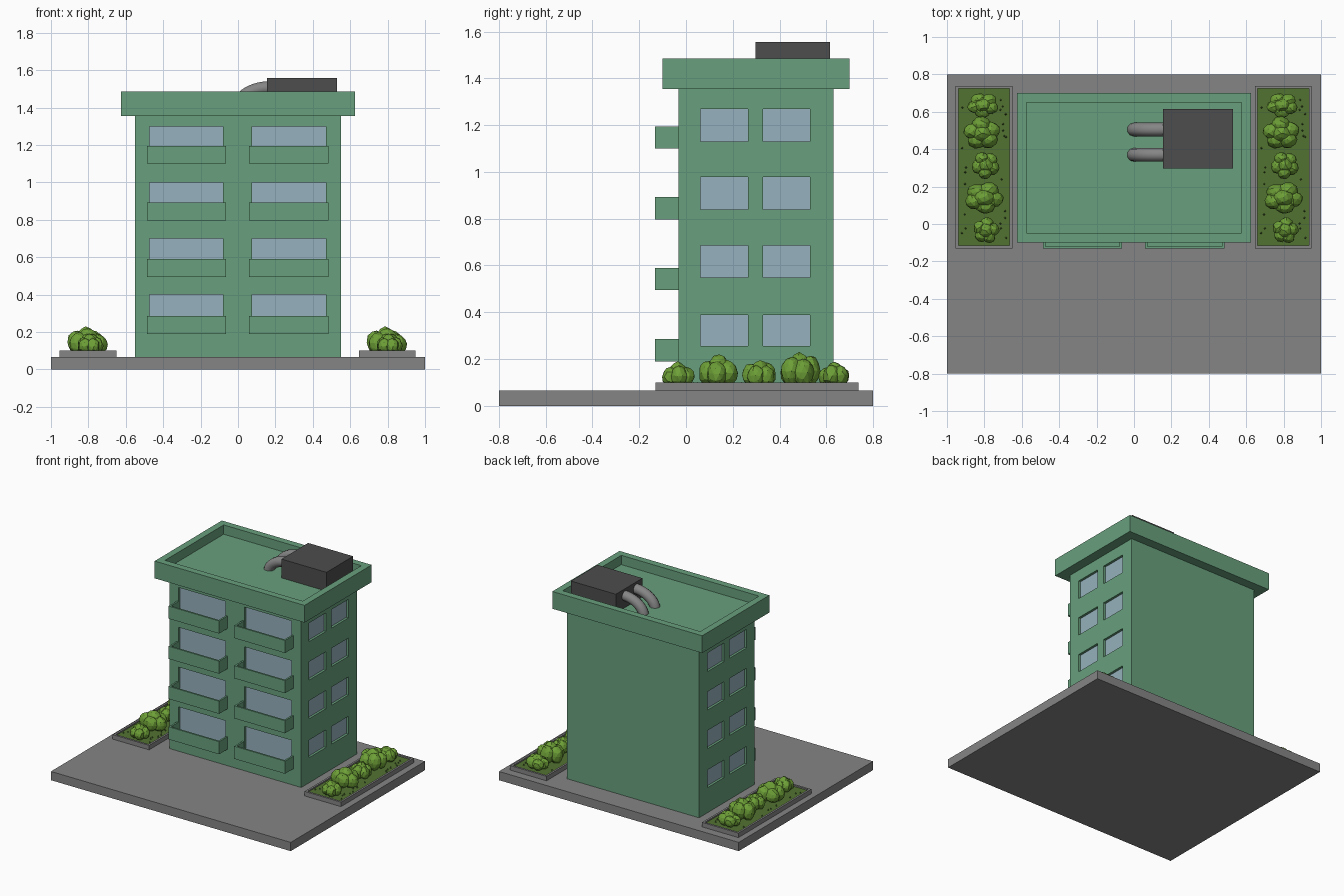
import bpy, bmesh, math, random
from mathutils import Vector, Matrix

if "Cube" in bpy.data.objects:
    bpy.data.objects.remove(bpy.data.objects["Cube"])

random.seed(4)


def material(name, rgb):
    m = bpy.data.materials.new(name)
    m.diffuse_color = (*rgb, 1)
    m.use_nodes = True
    m.node_tree.nodes["Principled BSDF"].inputs["Base Color"].default_value = m.diffuse_color
    return m


GREEN = material("wall green", (0.138, 0.352, 0.205))
GREY = material("concrete grey", (0.235, 0.235, 0.235))
DARK = material("dark grey", (0.074, 0.074, 0.074))
GLASS = material("window blue", (0.305, 0.44, 0.51))
LEAF = material("leaf green", (0.155, 0.352, 0.038))
SOIL = material("moss green", (0.084, 0.171, 0.032))


def add_box(bm, lo, hi):
    lo, hi = Vector(lo), Vector(hi)
    mat = Matrix.Translation((lo + hi) / 2) @ Matrix.Diagonal((*(hi - lo), 1))
    return bmesh.ops.create_cube(bm, size=1, matrix=mat)["verts"]


def finish(bm, name, *mats):
    me = bpy.data.meshes.new(name)
    bm.to_mesh(me)
    bm.free()
    for m in mats:
        me.materials.append(m)
    ob = bpy.data.objects.new(name, me)
    bpy.context.collection.objects.link(ob)
    return ob


def boxes(name, parts, *mats):
    bm = bmesh.new()
    for lo, hi in parts:
        add_box(bm, lo, hi)
    return finish(bm, name, *mats)


def tray(name, lo, hi, rim, depth, *mats):
    """Box with a sunken top; the sunken floor takes the last material."""
    bm = bmesh.new()
    add_box(bm, lo, hi)
    bm.normal_update()
    top = max(bm.faces, key=lambda f: f.calc_center_median().z)
    bmesh.ops.inset_region(bm, faces=[top], thickness=rim)
    ret = bmesh.ops.extrude_discrete_faces(bm, faces=[top])
    floor = ret["faces"][0]
    bmesh.ops.translate(bm, verts=floor.verts, vec=(0, 0, -depth))
    floor.material_index = len(mats) - 1
    # close the sunken sides
    bmesh.ops.remove_doubles(bm, verts=bm.verts, dist=1e-5)
    open_edges = [e for e in bm.edges if e.is_boundary]
    if open_edges:
        bmesh.ops.bridge_loops(bm, edges=open_edges)
    bmesh.ops.recalc_face_normals(bm, faces=bm.faces)
    return finish(bm, name, *mats)


# Ground slab
boxes("ground_slab", [((-1, -0.8, 0), (1, 0.8, 0.066))], GREY)

# Tower body with sunken windows on the front and both sides
FLOORS = [0.19, 0.495, 0.797, 1.10]
SIDE_Z = [(0.255, 0.388), (0.548, 0.685), (0.84, 0.978), (1.13, 1.27)]
REC = 0.018
body = boxes("tower_body", [((-0.55, -0.032, 0.06), (0.55, 0.63, 1.37))], GREEN, GLASS)
cuts = []
for i, z in enumerate(FLOORS):
    for x0, x1 in ((-0.472, -0.08), (0.075, 0.47)):
        cuts.append(((x0, -0.08, z + 0.018), (x1, -0.032 + REC, 0.4 + 0.3 * i)))
    for y0, y1 in ((0.063, 0.265), (0.33, 0.53)):
        z0, z1 = SIDE_Z[i]
        cuts.append(((0.55 - REC, y0, z0), (0.6, y1, z1)))
        cuts.append(((-0.6, y0, z0), (-0.55 + REC, y1, z1)))
cutter = boxes("window_cutter", cuts, GREEN)
cutter.hide_render = True
mod = body.modifiers.new("windows", "BOOLEAN")
mod.object = cutter
mod.operation = "DIFFERENCE"
mod.solver = "EXACT"
bpy.context.view_layer.objects.active = body
bpy.ops.object.modifier_apply(modifier=mod.name)
bpy.data.objects.remove(cutter)
for p in body.data.polygons:
    side = abs(p.normal.x) > 0.9 and abs(abs(p.center.x) - (0.55 - REC)) < 0.003
    front = p.normal.y < -0.9 and abs(p.center.y - (-0.032 + REC)) < 0.003
    p.material_index = 1 if side or front else 0

# Balconies: floor, front rail and two side rails
T = 0.013
for i, z in enumerate(FLOORS):
    for side, x0, x1 in (("left", -0.487, -0.065), ("right", 0.06, 0.484)):
        y0, y1, top = -0.132, -0.03, z + 0.095
        boxes(f"balcony_{side}_{i + 1}", [
            ((x0, y0, z), (x1, y1, z + 0.018)),
            ((x0, y0, z + 0.018), (x1, y0 + T, top)),
            ((x0, y0 + T, z + 0.018), (x0 + T, y1, top)),
            ((x1 - T, y0 + T, z + 0.018), (x1, y1, top))], GREEN)

# Roof crown with a sunken deck
tray("roof_crown", (-0.625, -0.1, 1.355), (0.625, 0.7, 1.485), 0.072, 0.07, GREEN)

# Roof machine and its two bent pipes
boxes("roof_unit", [((0.155, 0.297, 1.41), (0.53, 0.615, 1.557))], DARK)
for n, y in enumerate((0.37, 0.505)):
    cu = bpy.data.curves.new(f"roof_pipe_{n + 1}", "CURVE")
    cu.dimensions = "3D"
    cu.bevel_depth = 0.037
    cu.bevel_resolution = 3
    sp = cu.splines.new("POLY")
    steps = 10
    sp.points.add(steps)
    for k, pt in enumerate(sp.points):
        a = math.pi / 2 * k / steps
        pt.co = (0.165 - 0.168 * math.sin(a), y, 1.39 + 0.115 * math.cos(a), 1)
    cu.materials.append(GREY)
    ob = bpy.data.objects.new(cu.name, cu)
    bpy.context.collection.objects.link(ob)

# Bush clumps: (x offset, y, half width x, half width y, top)
BUSHES = [(0.01, -0.035, 0.07, 0.07, 0.188), (0.0, 0.14, 0.105, 0.085, 0.22),
          (0.01, 0.315, 0.075, 0.075, 0.192), (-0.01, 0.485, 0.1, 0.087, 0.226),
          (-0.005, 0.635, 0.085, 0.068, 0.187)]
bm = bmesh.new()
for bx, by, rx, ry, top in BUSHES:
    h = (top - 0.085) / 2
    turn = random.uniform(0, 6)
    lobes = [(0, 0, 0.55, h)]
    for k in range(5):
        a = turn + k * math.tau / 5
        lobes.append((0.5 * math.cos(a), 0.5 * math.sin(a), 0.5, h * random.uniform(0.75, 0.95)))
    for lx, ly, r, hh in lobes:
        mat = (Matrix.Translation((bx + lx * rx, by + ly * ry, 0.085 + hh))
               @ Matrix.Diagonal((r * rx, r * ry, hh, 1))
               @ Matrix.Rotation(random.uniform(0, 6), 4, "Z"))
        vs = bmesh.ops.create_icosphere(bm, subdivisions=2, radius=1.03, matrix=mat)["verts"]
        for v in vs:
            v.co += Vector([random.uniform(-0.003, 0.003) for _ in range(3)])
bushes = finish(bm, "bushes_left", LEAF)

# Tiny sprigs scattered over the planting bed
bm = bmesh.new()
for k in range(24):
    pos = (random.choice((-1, 1)) * random.uniform(0.085, 0.12), random.uniform(-0.1, 0.7), 0.096)
    bmesh.ops.create_cone(bm, segments=4, radius1=0.006, radius2=0, depth=0.012,
                          matrix=Matrix.Translation(pos))
sprigs = finish(bm, "sprigs_left", SOIL)

# Planters, the right one repeating the left
for name, cx in (("left", -0.802), ("right", 0.798)):
    tray(f"planter_{name}", (cx - 0.152, -0.13, 0.06), (cx + 0.152, 0.738, 0.1),
         0.021, 0.01, GREY, SOIL)
    for src in (bushes, sprigs):
        ob = src
        if name == "right":
            ob = bpy.data.objects.new(src.name.replace("left", "right"), src.data)
            bpy.context.collection.objects.link(ob)
        ob.location.x = cx
